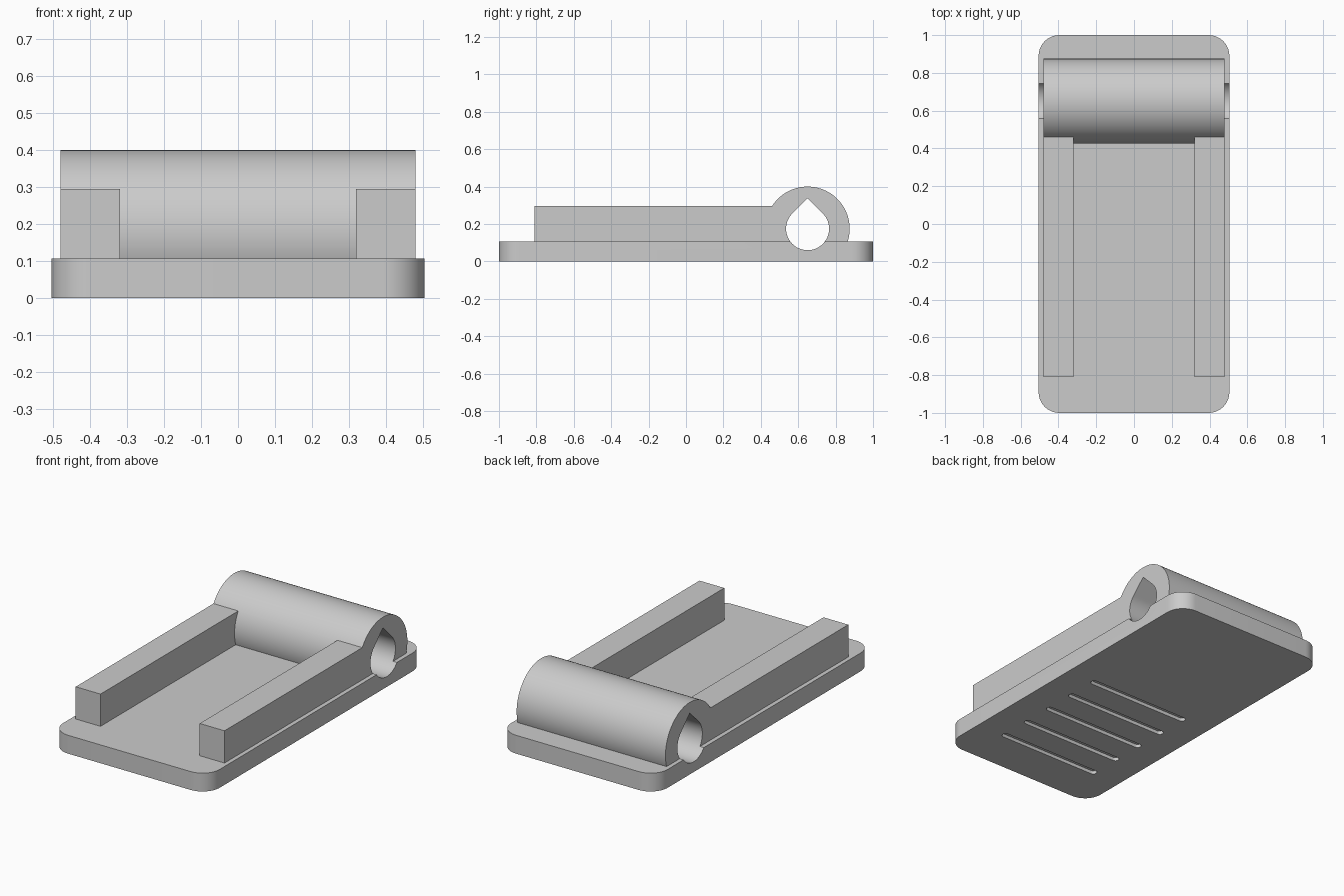
import bpy, bmesh
from math import sin, cos, pi, radians, sqrt, asin
from mathutils import Vector

cube = bpy.data.objects.get("Cube")
if cube:
    bpy.data.objects.remove(cube, do_unlink=True)

grey = bpy.data.materials.new("grey plastic")
grey.use_nodes = True
COLOUR = (0.6, 0.6, 0.6, 1)
grey.diffuse_color = COLOUR
grey.node_tree.nodes["Principled BSDF"].inputs["Base Color"].default_value = COLOUR

BASE_TOP, HALF_W = 0.107, 0.505
AXIS_Y, AXIS_Z = 0.65, 0.175
BARREL_R, HOLE_R = 0.225, 0.115


def arc(cx, cy, r, start, end, n):
    return [(cx + r * cos(start + (end - start) * i / n),
             cy + r * sin(start + (end - start) * i / n)) for i in range(n + 1)]


def rounded_rect(hx, hy, r, cy=0, n=12):
    pts = []
    for k, (sx, sy) in enumerate([(1, 1), (-1, 1), (-1, -1), (1, -1)]):
        pts += arc(sx * (hx - r), cy + sy * (hy - r), r, k * pi / 2, (k + 1) * pi / 2, n)
    return pts


def prism(name, points, start, depth, along_x=False):
    """Extrude a closed profile up z, or a (y, z) profile along x."""
    bm = bmesh.new()
    place = (lambda a, b: (start, a, b)) if along_x else (lambda a, b: (a, b, start))
    face = bm.faces.new([bm.verts.new(place(*p)) for p in points])
    move = Vector((depth, 0, 0)) if along_x else Vector((0, 0, depth))
    new = bmesh.ops.extrude_face_region(bm, geom=[face])["geom"]
    bmesh.ops.translate(bm, vec=move, verts=[v for v in new if isinstance(v, bmesh.types.BMVert)])
    bmesh.ops.remove_doubles(bm, verts=bm.verts, dist=1e-5)
    bmesh.ops.recalc_face_normals(bm, faces=bm.faces)
    mesh = bpy.data.meshes.new(name)
    bm.to_mesh(mesh)
    bm.free()
    mesh.materials.append(grey)
    ob = bpy.data.objects.new(name, mesh)
    bpy.context.collection.objects.link(ob)
    return ob


def combine(target, other, operation):
    mod = target.modifiers.new(other.name, "BOOLEAN")
    mod.operation, mod.solver, mod.object = operation, "EXACT", other
    bpy.context.view_layer.objects.active = target
    bpy.ops.object.modifier_apply(modifier=mod.name)
    bpy.data.objects.remove(other, do_unlink=True)


# Rounded base plate
holder = prism("hinge_plate", rounded_rect(HALF_W, 1, 0.11), 0, BASE_TOP)

# Barrel, its underside buried in the plate
bury = 0.05
dip = asin((AXIS_Z - bury) / BARREL_R)
barrel = prism("barrel", arc(AXIS_Y, AXIS_Z, BARREL_R, -dip, pi + dip, 72), -0.48, 0.96, True)
combine(holder, barrel, "UNION")

# Side rails running into the barrel
for side, x in (("left", 0.32), ("right", -0.48)):
    profile = [(-0.81, bury), (0.51, bury), (0.51, 0.295), (-0.81, 0.295)]
    combine(holder, prism(side + "_rail", profile, x, 0.16, True), "UNION")

# Teardrop pin hole
teardrop = arc(AXIS_Y, AXIS_Z, HOLE_R, 3 * pi / 4, 9 * pi / 4, 54)
teardrop.append((AXIS_Y, AXIS_Z + HOLE_R * sqrt(2)))
combine(holder, prism("pin_hole", teardrop, -0.6, 1.2, True), "DIFFERENCE")

# Grip slots under the plate
for i in range(5):
    slot = rounded_rect(0.335, 0.02, 0.0199, -0.725 + 0.19 * i, 5)
    combine(holder, prism("grip_slot", slot, -0.02, 0.04), "DIFFERENCE")

# Smooth curves, crisp edges
bpy.ops.object.select_all(action="DESELECT")
holder.select_set(True)
bpy.context.view_layer.objects.active = holder
bpy.ops.object.shade_smooth_by_angle(angle=radians(30))
